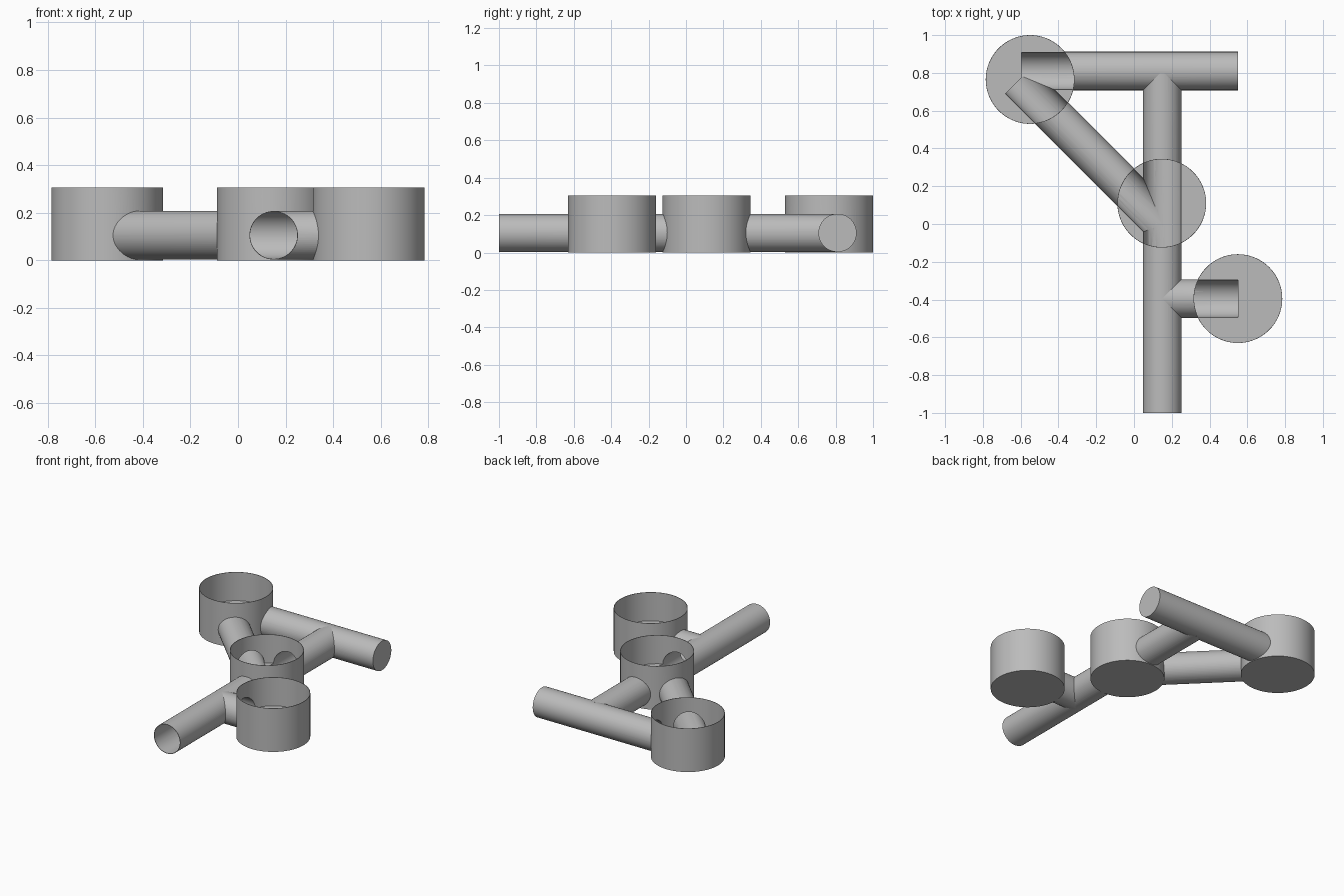
import bpy
import math
from mathutils import Vector

cube = bpy.data.objects.get("Cube")
if cube:
    bpy.data.objects.remove(cube, do_unlink=True)

# One plain grey for everything
GREY = (0.5, 0.5, 0.5, 1.0)
grey = bpy.data.materials.new("plain_grey")
grey.use_nodes = True
grey.diffuse_color = GREY
grey.node_tree.nodes["Principled BSDF"].inputs["Base Color"].default_value = GREY

WALL = 0.003
PIPE_R, PIPE_Z = 0.102, 0.105
CUP_R, CUP_H, FLOOR_Z = 0.235, 0.305, 0.105


def cylinder(name, start, end, radius, sides):
    """Closed cylinder between two points."""
    a, b = Vector(start), Vector(end)
    bpy.ops.mesh.primitive_cylinder_add(
        vertices=sides, radius=radius, depth=(b - a).length, location=(a + b) / 2,
        rotation=(b - a).to_track_quat('Z', 'Y').to_euler())
    obj = bpy.context.object
    obj.name = name
    obj.data.materials.append(grey)
    return obj


def pipe(name, start, end, grow_start, grow_end):
    """Outer pipe and its bore; the bore is longer or shorter at each end."""
    a, b = Vector((*start, PIPE_Z)), Vector((*end, PIPE_Z))
    along = (b - a).normalized()
    shells.append(cylinder(name, a, b, PIPE_R, 64))
    cutters.append(cylinder(name + "_bore", a - along * grow_start,
                            b + along * grow_end, PIPE_R - WALL, 64))


def cup(name, x, y):
    """Round cup and the pit that hollows its upper part."""
    shells.append(cylinder(name, (x, y, 0), (x, y, CUP_H), CUP_R, 96))
    cutters.append(cylinder(name + "_pit", (x, y, FLOOR_Z), (x, y, CUP_H + 0.1),
                            CUP_R - WALL, 96))


shells, cutters = [], []

# Cups
cup("back_cup", -0.55, 0.765)
cup("middle_cup", 0.147, 0.11)
cup("front_cup", 0.55, -0.395)

# Pipes: open at the front, closed at the cross pipe's left end
pipe("main_pipe", (0.15, -1.0), (0.15, 0.80), 0.02, 0.01)
pipe("cross_pipe", (-0.598, 0.81), (0.55, 0.81), -WALL, -WALL)
pipe("diagonal_pipe", (-0.612, 0.762), (0.15, 0.0), -WALL, 0.001)
pipe("branch_pipe", (0.15, -0.395), (0.553, -0.395), 0.001, -WALL)

# Hollow every shell with every bore and pit so the channels connect
for shell in shells:
    bpy.ops.object.select_all(action='DESELECT')
    shell.select_set(True)
    bpy.context.view_layer.objects.active = shell
    for cutter in cutters:
        cut = shell.modifiers.new("hollow", 'BOOLEAN')
        cut.operation = 'DIFFERENCE'
        cut.solver = 'EXACT'
        cut.object = cutter
        bpy.ops.object.modifier_apply(modifier=cut.name)
    bpy.ops.object.shade_smooth_by_angle(angle=math.radians(30))

for cutter in cutters:
    bpy.data.objects.remove(cutter, do_unlink=True)
